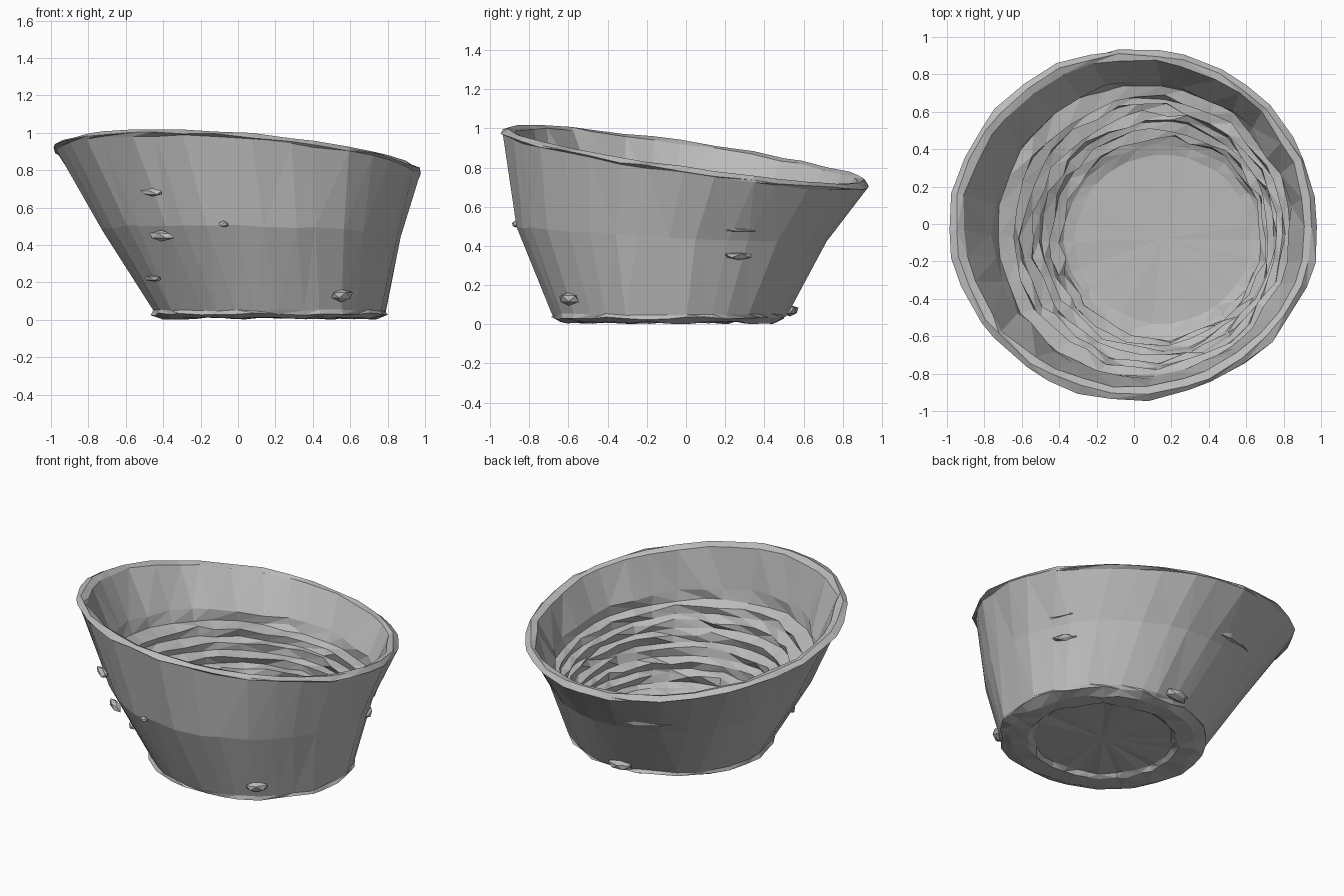
import bpy, bmesh, math, random
from mathutils import Vector, Matrix

random.seed(7)
SIDES = 34
TILT = Vector((-0.07, -0.145))  # slope of the rim plane

if "Cube" in bpy.data.objects:
    bpy.data.objects.remove(bpy.data.objects["Cube"])

stone = bpy.data.materials.new("grey stone")
stone.use_nodes = True
GREY = (0.5, 0.5, 0.5, 1)
stone.diffuse_color = GREY
stone.node_tree.nodes["Principled BSDF"].inputs["Base Color"].default_value = GREY

# shared angles, unevenly spaced like rough-cut rock
ANGLES = [math.tau * (i + random.uniform(-0.22, 0.22)) / SIDES for i in range(SIDES)]


def ring(cx, cy, r, z, tilt=0.0, rough=0.01, squash=1.0, zrough=None):
    """One rough horizontal loop of points, leaning with the rim by `tilt`."""
    zrough = rough * 0.5 if zrough is None else zrough
    points = []
    for a in ANGLES:
        rr = r + random.uniform(-rough, rough)
        x, y = cx + rr * math.cos(a), cy + rr * squash * math.sin(a)
        h = z + tilt * TILT.dot((x, y)) + random.uniform(-zrough, zrough)
        points.append(Vector((x, y, h)))
    return points


def finish(name, bm, triangulate=True):
    if triangulate:
        bmesh.ops.triangulate(bm, faces=bm.faces[:])
    mesh = bpy.data.meshes.new(name)
    bm.to_mesh(mesh)
    bm.free()
    mesh.materials.append(stone)
    obj = bpy.data.objects.new(name, mesh)
    bpy.context.collection.objects.link(obj)
    return obj


def loft(name, rings, centre=None, flip=False):
    """Skin a list of rings, optionally closing the last with a fan."""
    bm = bmesh.new()
    loops = [[bm.verts.new(p) for p in pts] for pts in rings]
    for low, high in zip(loops, loops[1:]):
        for i in range(SIDES):
            j = (i + 1) % SIDES
            bm.faces.new((low[i], low[j], high[j], high[i]))
    if centre:
        tip = bm.verts.new(centre)
        for i in range(SIDES):
            bm.faces.new((loops[-1][i], loops[-1][(i + 1) % SIDES], tip))
    if flip:
        bmesh.ops.reverse_faces(bm, faces=bm.faces[:])
    return finish(name, bm)


# outer wall
foot = ring(0.17, -0.09, 0.625, 0.05, rough=0.012, squash=0.96)
waist = ring(0.075, -0.075, 0.80, 0.46, 0.35, rough=0.01, squash=0.99)
neck = ring(0, 0, 0.965, 0.835, 1, rough=0.012, squash=0.96)
loft("outer_wall", [foot, waist, neck])

# rim crust
lip = ring(0, 0, 0.985, 0.845, 1, rough=0.014, squash=0.955)
crest = ring(0, 0, 0.955, 0.868, 1, rough=0.01, squash=0.955)
brow = ring(0, 0, 0.915, 0.855, 1, rough=0.014, squash=0.96)
loft("rim_crust", [neck, lip, crest, brow])

# upper inner wall with an undercut below it
shelf_edge = ring(0.04, -0.03, 0.79, 0.62, 0.8, rough=0.022)
undercut = ring(0.05, -0.035, 0.785, 0.55, 0.75, rough=0.012)
loft("upper_inner_wall", [brow, shelf_edge, undercut])

# stepped terraces going down to the floor
STEPS = 6
terraces = [undercut]
for i in range(STEPS):
    t = i / (STEPS - 1)
    cx, cy = 0.07 + 0.08 * t, -0.045 - 0.035 * t
    r, z = 0.72 - 0.18 * t, 0.53 - 0.36 * t
    lean = 0.7 * (1 - t)
    terraces.append(ring(cx, cy, r, z, lean, rough=0.022, zrough=0.012))
    terraces.append(ring(cx, cy, r + 0.008, z - 0.05, lean, rough=0.012))
loft("terraces", terraces)

# pit floor, softly rounded at its edge
floor_edge = ring(0.155, -0.08, 0.525, 0.10, rough=0.01, squash=0.96)
floor_bevel = ring(0.155, -0.08, 0.47, 0.085, rough=0.008, squash=0.96)
floor = loft("pit_floor", [terraces[-1], floor_edge, floor_bevel], (0.15, -0.08, 0.08))

# lumpy underside ring and recessed base disc
heel = ring(0.17, -0.09, 0.63, 0.03, rough=0.015, squash=0.95)
sole = ring(0.17, -0.09, 0.57, 0.008, rough=0.015, squash=0.95, zrough=0.008)
sole_inner = ring(0.17, -0.09, 0.46, 0.008, rough=0.012, squash=0.95, zrough=0.006)
disc_edge = ring(0.17, -0.09, 0.43, 0.03, rough=0.014, squash=0.95)
loft("underside_ring", [foot, heel, sole, sole_inner, disc_edge], flip=True)
loft("base_disc", [disc_edge], (0.17, -0.09, 0.03), flip=True)


def wall_point(angle, z):
    """Centre line and radius of the outer wall at a height."""
    t = (z - 0.05) / 0.41
    if t < 1:
        cx, cy, r = 0.17 - 0.095 * t, -0.09 + 0.015 * t, 0.615 + 0.18 * t
    else:
        t = (z - 0.46) / 0.41
        cx, cy, r = 0.075 * (1 - t), -0.075 * (1 - t), 0.80 + 0.15 * t
    return Vector((cx + r * math.cos(angle), cy + r * math.sin(angle), z))


def chip(name, degrees, z, length, depth, height):
    """A small flat stone stuck in the outer wall."""
    a = math.radians(degrees)
    bm = bmesh.new()
    bmesh.ops.create_icosphere(bm, subdivisions=1, radius=1)
    for v in bm.verts:
        v.co *= random.uniform(0.8, 1.1)
    bmesh.ops.scale(bm, vec=(depth, length, height), verts=bm.verts)
    place = Matrix.Translation(wall_point(a, z)) @ Matrix.Rotation(a, 4, "Z")
    bmesh.ops.transform(bm, matrix=place, verts=bm.verts)
    return finish(name, bm)


# stone chips: angle, height, half length, depth, half height
CHIPS = [
    (236, 0.68, 0.08, 0.03, 0.022), (232, 0.45, 0.09, 0.03, 0.03),
    (213, 0.22, 0.08, 0.03, 0.018), (260, 0.51, 0.03, 0.02, 0.018),
    (28, 0.35, 0.10, 0.03, 0.02), (27, 0.48, 0.11, 0.02, 0.012),
    (-52, 0.13, 0.08, 0.045, 0.035), (95, 0.07, 0.09, 0.05, 0.035),
]
for n, spec in enumerate(CHIPS, 1):
    chip(f"stone_chip_{n}", *spec)
